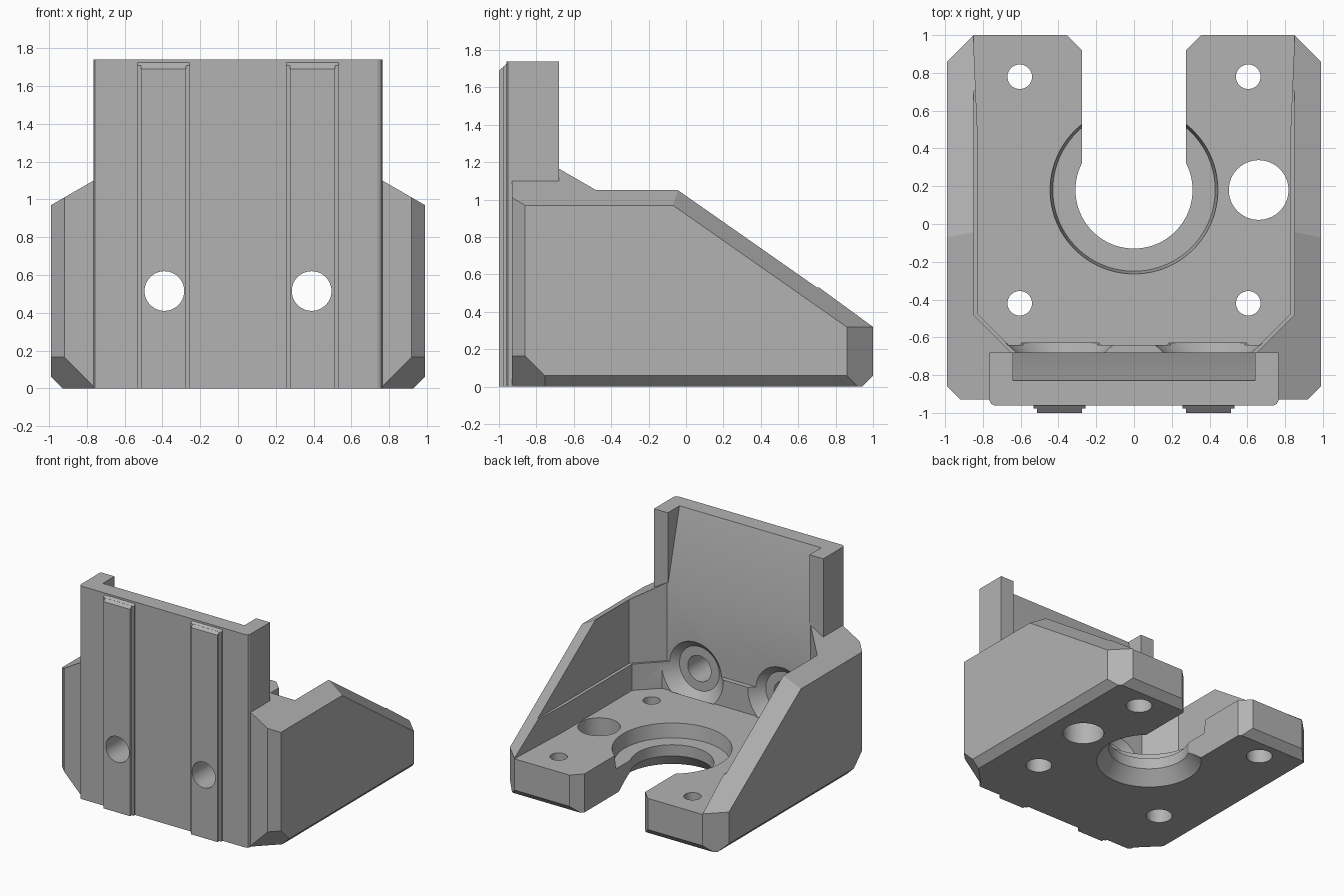
import bpy, bmesh, math
from mathutils import Vector, Matrix

if "Cube" in bpy.data.objects:
    bpy.data.objects.remove(bpy.data.objects["Cube"], do_unlink=True)

grey = bpy.data.materials.new("plain grey")
grey.use_nodes = True
colour = (0.45, 0.45, 0.45, 1)
grey.diffuse_color = colour
grey.node_tree.nodes["Principled BSDF"].inputs["Base Color"].default_value = colour


def to_object(name, bm):
    bmesh.ops.recalc_face_normals(bm, faces=bm.faces)
    mesh = bpy.data.meshes.new(name)
    bm.to_mesh(mesh)
    bm.free()
    mesh.materials.append(grey)
    obj = bpy.data.objects.new(name, mesh)
    bpy.context.collection.objects.link(obj)
    return obj


def prism(name, outline, low, high, axis="Z"):
    """Extrude an outline: (x, y) along Z, or (y, z) along X."""
    bm = bmesh.new()
    place = (lambda a, b: (a, b, low)) if axis == "Z" else (lambda a, b: (low, a, b))
    face = bm.faces.new([bm.verts.new(place(a, b)) for a, b in outline])
    moved = bmesh.ops.extrude_face_region(bm, geom=[face])["geom"]
    step = Vector((0, 0, high - low)) if axis == "Z" else Vector((high - low, 0, 0))
    bmesh.ops.translate(bm, vec=step, verts=[v for v in moved if isinstance(v, bmesh.types.BMVert)])
    return to_object(name, bm)


def mirrored(points):
    return points + [(-x, y) for x, y in reversed(points)]


def cone(name, start, r1, r2, length, axis="Z", sides=64):
    """Round solid from start along +Z or +Y."""
    bm = bmesh.new()
    bmesh.ops.create_cone(bm, cap_ends=True, segments=sides, radius1=r1, radius2=r2, depth=length)
    turn = Matrix.Rotation(-math.pi / 2, 4, "X") if axis == "Y" else Matrix.Identity(4)
    shift = Matrix.Translation(start) @ turn @ Matrix.Translation((0, 0, length / 2))
    bmesh.ops.transform(bm, matrix=shift, verts=bm.verts)
    return to_object(name, bm)


def combine(target, other, operation):
    mod = target.modifiers.new(operation.lower(), "BOOLEAN")
    mod.operation, mod.solver, mod.object = operation, "EXACT", other
    bpy.context.view_layer.objects.active = target
    bpy.ops.object.modifier_apply(modifier=mod.name)
    bpy.data.objects.remove(other, do_unlink=True)


def cut(other):
    combine(bracket, other, "DIFFERENCE")


# Solid body, trimmed by chamfer planes
bm = bmesh.new()
bmesh.ops.create_cube(bm, size=1)
bmesh.ops.transform(bm, verts=bm.verts, matrix=Matrix.Translation((0, 0.035, 0.8))
                    @ Matrix.Diagonal((1.98, 1.93, 1.6, 1)))


def trim(point, normal):
    geom = bm.verts[:] + bm.edges[:] + bm.faces[:]
    bmesh.ops.bisect_plane(bm, geom=geom, plane_co=point, plane_no=normal, clear_outer=True)
    rim = [e for e in bm.edges if e.is_boundary]
    if rim:
        bmesh.ops.holes_fill(bm, edges=rim)


for s in (1, -1):
    trim((s * 0.99, 0, 0.97), (s * 0.577, 0, 1))          # tilted shoulder
    trim((s * 0.99, -0.07, 0.97), (s * 0.71, 0.7, 1))     # sloping wall top
    trim((s * 0.99, 0.86, 0), (s, 1, 0))                  # back corner
    trim((s * 0.99, -0.86, 0), (s, -1, 0))                # front corner
    trim((s * 0.99, 0, 0.06), (s, 0, -1))                 # bottom side edge
    trim((s * 0.76, -0.925, 0), (s, -1, -1))              # bottom front corner
trim((0, 1, 0.06), (0, 1, -1))                            # bottom back edge
bracket = to_object("motor_bracket", bm)

# Upright mounting plate with softened front corners
plate = prism("upright_plate", mirrored([(0.765, -0.68), (0.765, -0.935), (0.757, -0.952), (0.74, -0.96)]),
              0, 1.74)
combine(bracket, plate, "UNION")

# Cavity between the walls, a slightly narrower well, and the sloped plate recess
cut(prism("cavity", mirrored([(0.85, 1.2), (0.85, -0.48), (0.65, -0.68)]), 0.53, 2))
cut(prism("well", mirrored([(0.86, 1.2), (0.85, 0.98), (0.825, 0.4), (0.825, -0.48), (0.665, -0.64)]),
          0.315, 0.6))
cut(prism("recess", [(-0.83, 1.74), (-0.843, 1.85), (0.2, 1.85), (0.2, 1.15), (-0.68, 1.15)],
          -0.64, 0.64, "X"))

# Central bore, register, bottom flare and the open slot behind it
cut(cone("bore", (0, 0.18, -0.1), 0.31, 0.31, 0.8, sides=96))
cut(cone("register", (0, 0.18, 0.2), 0.43, 0.445, 0.12, sides=96))
cut(cone("flare", (0, 0.18, -0.02), 0.42, 0.30, 0.14, sides=96))
cut(prism("slot", mirrored([(0.275, 0.2), (0.275, 0.92), (0.46, 1.105)]), -0.1, 0.6))

# Floor screw holes with head pockets below, and the large side hole
for x in (-0.605, 0.605):
    for y in (-0.42, 0.78):
        cut(cone("screw_hole", (x, y, -0.1), 0.065, 0.065, 0.6, sides=32))
        cut(cone("head_pocket", (x, y, -0.1), 0.1, 0.1, 0.26, sides=32))
cut(cone("side_hole", (0.66, 0.18, -0.1), 0.158, 0.158, 0.6))

# Guide ribs on the front, with chamfered tops
for s in (1, -1):
    rib = prism("guide_rib", [(-0.9, 0), (-1, 0), (-1, 1.69), (-0.96, 1.725), (-0.9, 1.725)],
                s * 0.395 - 0.12, s * 0.395 + 0.12, "X")
    combine(bracket, rib, "UNION")
    lip = prism("rib_lip", [(-0.9, 0), (-0.978, 0), (-0.978, 1.71), (-0.96, 1.725), (-0.9, 1.725)],
                s * 0.395 - 0.138, s * 0.395 + 0.138, "X")
    combine(bracket, lip, "UNION")

# Bolt holes through ribs and plate, with flared seats inside
for x in (-0.39, 0.39):
    cut(cone("bolt_hole", (x, -1.1, 0.515), 0.105, 0.105, 0.6, "Y", 48))
    cut(cone("bolt_seat", (x, -0.73, 0.515), 0.18, 0.29, 0.1, "Y", 48))

# Smooth shading on the round parts only
bpy.ops.object.select_all(action="DESELECT")
bracket.select_set(True)
bpy.context.view_layer.objects.active = bracket
bpy.ops.object.shade_smooth_by_angle(angle=math.radians(25))
